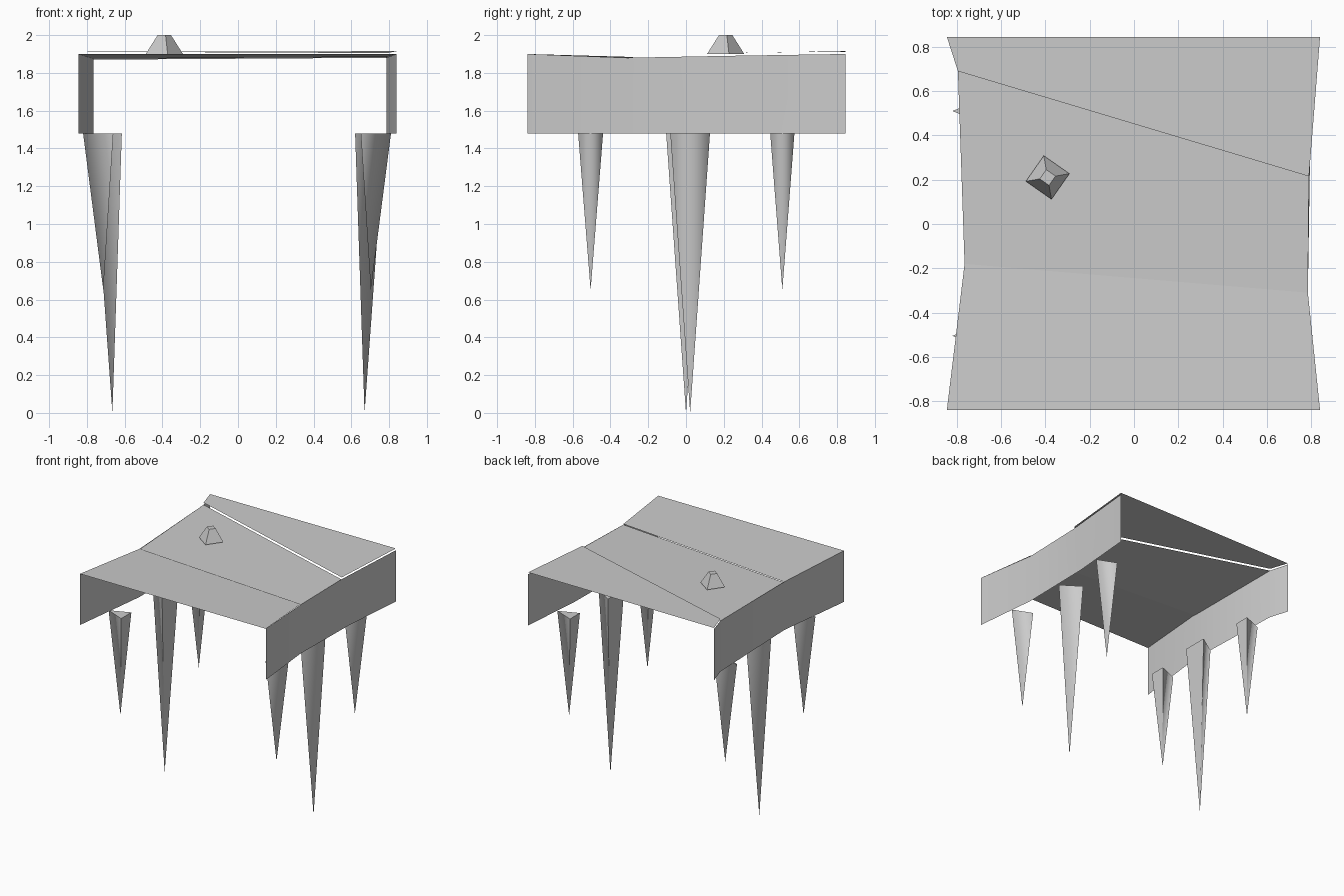
import bpy, bmesh
from math import sin, cos, radians

if "Cube" in bpy.data.objects:
    bpy.data.objects.remove(bpy.data.objects["Cube"])


def make(name, verts, faces, smooth=False, sharp=()):
    me = bpy.data.meshes.new(name)
    me.from_pydata(verts, [], faces)
    if smooth:
        me.shade_smooth()
    for e in me.edges:
        if tuple(sorted(e.vertices)) in sharp:
            e.use_edge_sharp = True
    ob = bpy.data.objects.new(name, me)
    bpy.context.collection.objects.link(ob)
    return ob


def strip(name, a, b, smooth=False):
    """Sheet spanned between two matching polylines."""
    n = len(a)
    faces = [(i, i + 1, n + i + 1, n + i) for i in range(n - 1)]
    return make(name, a + b, faces, smooth)


# Roof: three thin overlapping slabs with narrow vertical gaps
strip("front_roof_slab",
      [(-.845, -.84, 1.90), (.84, -.84, 1.90)],
      [(-.765, -.18, 1.875), (.785, -.31, 1.885)])
strip("middle_roof_slab",
      [(-.765, -.18, 1.87), (.785, -.31, 1.88)],
      [(-.795, .69, 1.895), (.79, .215, 1.887)], True)
strip("back_roof_slab",
      [(-.795, .69, 1.912), (.79, .215, 1.905)],
      [(-.845, .845, 1.91), (.84, .845, 1.915)])

# Side skirts, bent inward along their length
BOTTOM = 1.48
left_top = [(-.845, .845, 1.90), (-.795, .69, 1.895),
            (-.765, -.18, 1.875), (-.845, -.84, 1.90)]
strip("left_skirt", left_top, [(x, y, BOTTOM) for x, y, z in left_top], True)
strip("right_skirt",
      [(.84, -.84, 1.90), (.785, -.31, 1.88), (.79, .215, 1.89), (.84, .845, 1.90)],
      [(.84, -.84, BOTTOM), (.785, -.31, BOTTOM), (.795, .31, BOTTOM), (.84, .845, BOTTOM)],
      True)


# Three-sided spikes: ridge facing outward, flat face inward
def spike(name, side, x, y, half_width, tip_z, inner):
    verts = [(side * (x + .107), y, BOTTOM),
             (side * (x - inner), y + half_width, BOTTOM),
             (side * (x - inner), y - half_width, BOTTOM),
             (side * x, y, tip_z)]
    faces = [(0, 1, 3), (1, 2, 3), (2, 0, 3), (0, 2, 1)]
    if side < 0:
        faces = [f[::-1] for f in faces]
    sharp = {(0, 1), (1, 2), (0, 2), (1, 3), (2, 3)}
    make(name, verts, faces, True, sharp)


for label, side, big_x, small_x, big_y in (("left", -1, .665, .713, 0.0),
                                           ("right", 1, .67, .703, .022)):
    spike(label + "_middle_spike", side, big_x, big_y, .105, 0.0, .05)
    spike(label + "_front_spike", side, small_x, -.505, .066, .65, .053)
    spike(label + "_back_spike", side, small_x, .51, .064, .65, .053)

# Small four-sided stud on the roof
bm = bmesh.new()
rings = []
for r, z in ((.1, 1.90), (.036, 2.0)):
    rings.append([bm.verts.new((-.39 + r * cos(radians(10 + 90 * i)),
                                .21 + r * sin(radians(10 + 90 * i)), z))
                  for i in range(4)])
for i in range(4):
    j = (i + 1) % 4
    bm.faces.new((rings[0][i], rings[0][j], rings[1][j], rings[1][i]))
bm.faces.new(rings[1])
me = bpy.data.meshes.new("roof_stud")
bm.to_mesh(me)
bm.free()
bpy.context.collection.objects.link(bpy.data.objects.new("roof_stud", me))
